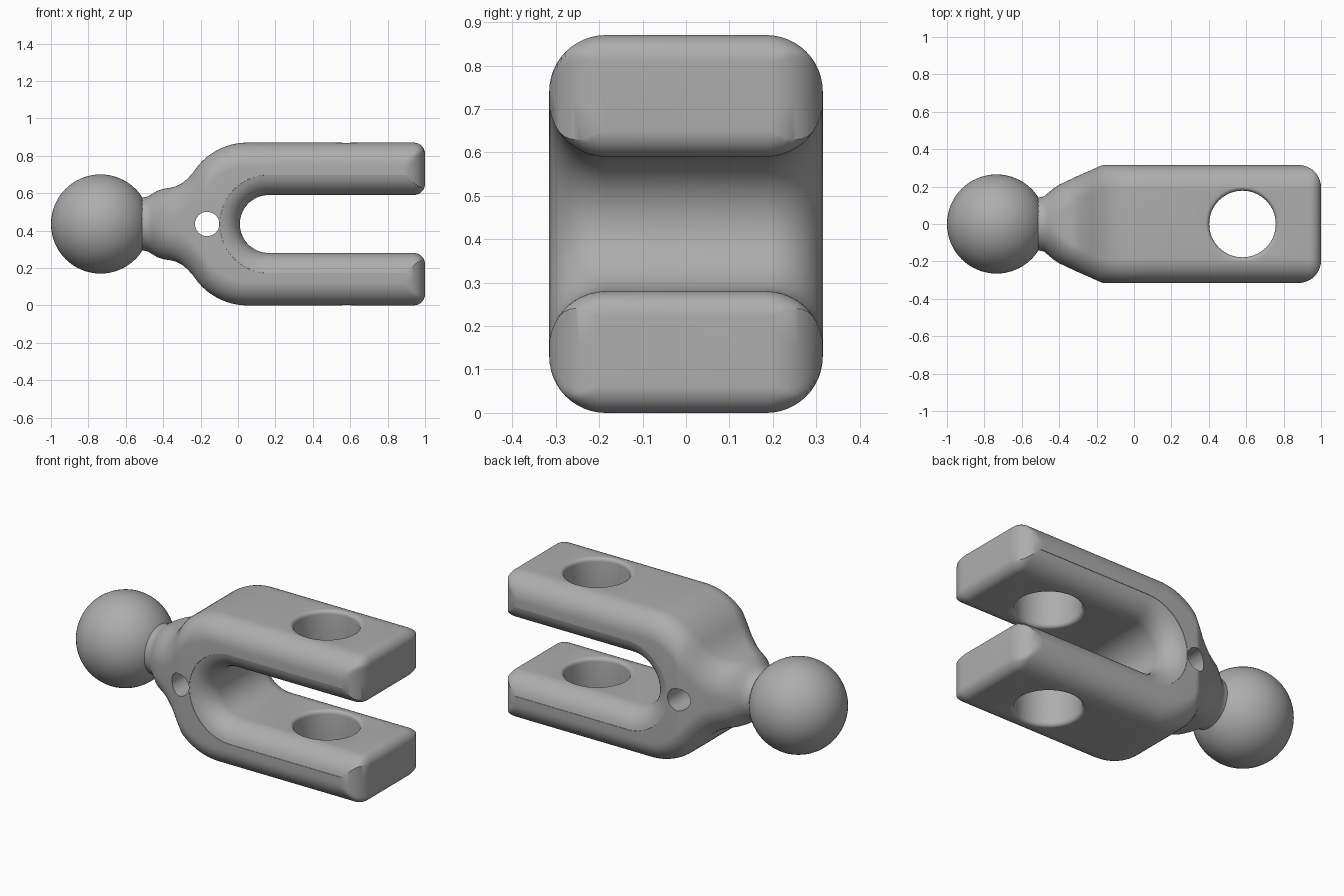
import bpy, bmesh
from math import sin, cos, pi, sqrt, radians

MID = 0.435        # height of the long axis
EDGE = 0.13        # rounding along the sides of the fork
TIP = 0.06         # rounding of the prong tips

if "Cube" in bpy.data.objects:
    bpy.data.objects.remove(bpy.data.objects["Cube"])

grey = bpy.data.materials.new("plain grey")
grey.use_nodes = True
grey.diffuse_color = (0.42, 0.42, 0.42, 1)
grey.node_tree.nodes["Principled BSDF"].inputs["Base Color"].default_value = grey.diffuse_color


def loft(name, rings):
    """Skin a list of equal closed rings and cap both ends."""
    bm = bmesh.new()
    rows = [[bm.verts.new(p) for p in ring] for ring in rings]
    n = len(rows[0])
    for a, b in zip(rows, rows[1:]):
        for i in range(n):
            j = (i + 1) % n
            bm.faces.new((a[i], a[j], b[j], b[i]))
    bm.faces.new(rows[0])
    bm.faces.new(rows[-1])
    bmesh.ops.recalc_face_normals(bm, faces=bm.faces)
    mesh = bpy.data.meshes.new(name)
    bm.to_mesh(mesh)
    bm.free()
    mesh.materials.append(grey)
    obj = bpy.data.objects.new(name, mesh)
    bpy.context.collection.objects.link(obj)
    return obj


def cut(obj, cutter):
    mod = obj.modifiers.new("cut", "BOOLEAN")
    mod.operation = "DIFFERENCE"
    mod.solver = "EXACT"
    mod.object = cutter
    bpy.context.view_layer.objects.active = obj
    bpy.ops.object.modifier_apply(modifier=mod.name)
    bpy.data.objects.remove(cutter)


def smooth(obj):
    bpy.ops.object.select_all(action="DESELECT")
    obj.select_set(True)
    bpy.context.view_layer.objects.active = obj
    bpy.ops.object.shade_smooth_by_angle(angle=radians(35))


def tip_drop(x):
    t = min(max(x - 1 + TIP, 0), TIP)
    return TIP - sqrt(TIP * TIP - t * t)


def section(x, w, h, ry, rz, limit=1.0, steps=12):
    """Rounded rectangle across the long axis, trimmed to a half width."""
    ring = []
    for q, (sy, sz) in enumerate(((1, 1), (-1, 1), (-1, -1), (1, -1))):
        for k in range(steps + 1):
            a = (q + k / steps) * pi / 2
            y = sy * (w - ry) + ry * cos(a)
            z = sz * (h - rz) + rz * sin(a)
            ring.append((x, max(-limit, min(limit, y)), MID + z))
    return ring


# Fork body: neck, shoulder arc, straight prongs, rounded tips
neck = [(-0.6, 0.14, 0.14, 0.14, 0.14), (-0.5, 0.143, 0.143, 0.143, 0.143),
        (-0.48, 0.148, 0.148, 0.148, 0.148), (-0.46, 0.165, 0.16, 0.16, 0.16),
        (-0.43, 0.19, 0.178, 0.17, 0.17), (-0.4, 0.21, 0.188, 0.16, 0.165),
        (-0.36, 0.229, 0.194, 0.15, 0.165), (-0.33, 0.243, 0.202, 0.14, 0.165),
        (-0.3, 0.257, 0.217, 0.135, 0.17), (-0.27, 0.27, 0.242, EDGE, 0.175)]
rings = [section(*row) for row in neck]
R = 0.343
for i in range(17):
    x = -0.24 + 0.29 * i / 16
    rise = sqrt(R * R - (x - 0.05) ** 2)
    w = min(0.315, 0.21 + (x + 0.4) * 0.456)
    rings.append(section(x, w, MID - R + rise, EDGE, EDGE * min(1.4, R / rise)))
tip_xs = [0.88 + 0.12 * sin(i / 14 * pi / 2) for i in range(15)]
for x in [0.25, 0.45, 0.7] + tip_xs:
    t = max(0, x - 0.88)
    side = 0.195 + sqrt(max(0, 0.0144 - t * t))
    rings.append(section(x, 0.315, MID - tip_drop(x), EDGE, EDGE, side))
fork = loft("fork", rings)

# Slot between the prongs, flaring toward the sides
layers = [(0.185 + EDGE * sin(a), EDGE * (1 - cos(a)))
          for a in [radians(8 * i) for i in range(11)]] + [(0.4, EDGE)]
layers = [(-y, d) for y, d in reversed(layers)] + layers
rings = []
for y, d in layers:
    r = 0.155 + d
    edge = [(x, r + tip_drop(x)) for x in [1.1] + tip_xs[::-1]]
    arc = [(0.165 + r * cos(a), r * sin(a)) for a in [pi / 2 + pi * i / 32 for i in range(33)]]
    outline = edge + arc + [(x, -z) for x, z in reversed(edge)]
    rings.append([(x, y, MID + z) for x, z in outline])
cut(fork, loft("slot_cutter", rings))

# Pin hole through both prongs, with softened rims
rim = 0.022
quarter = [radians(15 * i) for i in range(7)]
for low, high in ((0, 0.28), (0.59, 0.87)):
    top = [(high - rim + rim * sin(a), 0.178 + rim * (1 - cos(a))) for a in quarter]
    top.append((high + 0.05, 0.178 + rim))
    profile = [(low + high - z, r) for z, r in reversed(top)] + top
    turns = [2 * pi * i / 64 for i in range(64)]
    cut(fork, loft("pin_hole_cutter",
                   [[(0.58 + r * cos(a), r * sin(a), z) for a in turns] for z, r in profile]))

# Small cross hole behind the slot
bpy.ops.mesh.primitive_cylinder_add(vertices=40, radius=0.065, depth=1,
                                    location=(-0.165, 0, MID), rotation=(pi / 2, 0, 0))
cut(fork, bpy.context.object)
smooth(fork)

# Ball end
bpy.ops.mesh.primitive_uv_sphere_add(segments=64, ring_count=32, radius=0.265,
                                     location=(-0.735, 0, MID))
ball = bpy.context.object
ball.name = "ball"
ball.data.materials.append(grey)
smooth(ball)
